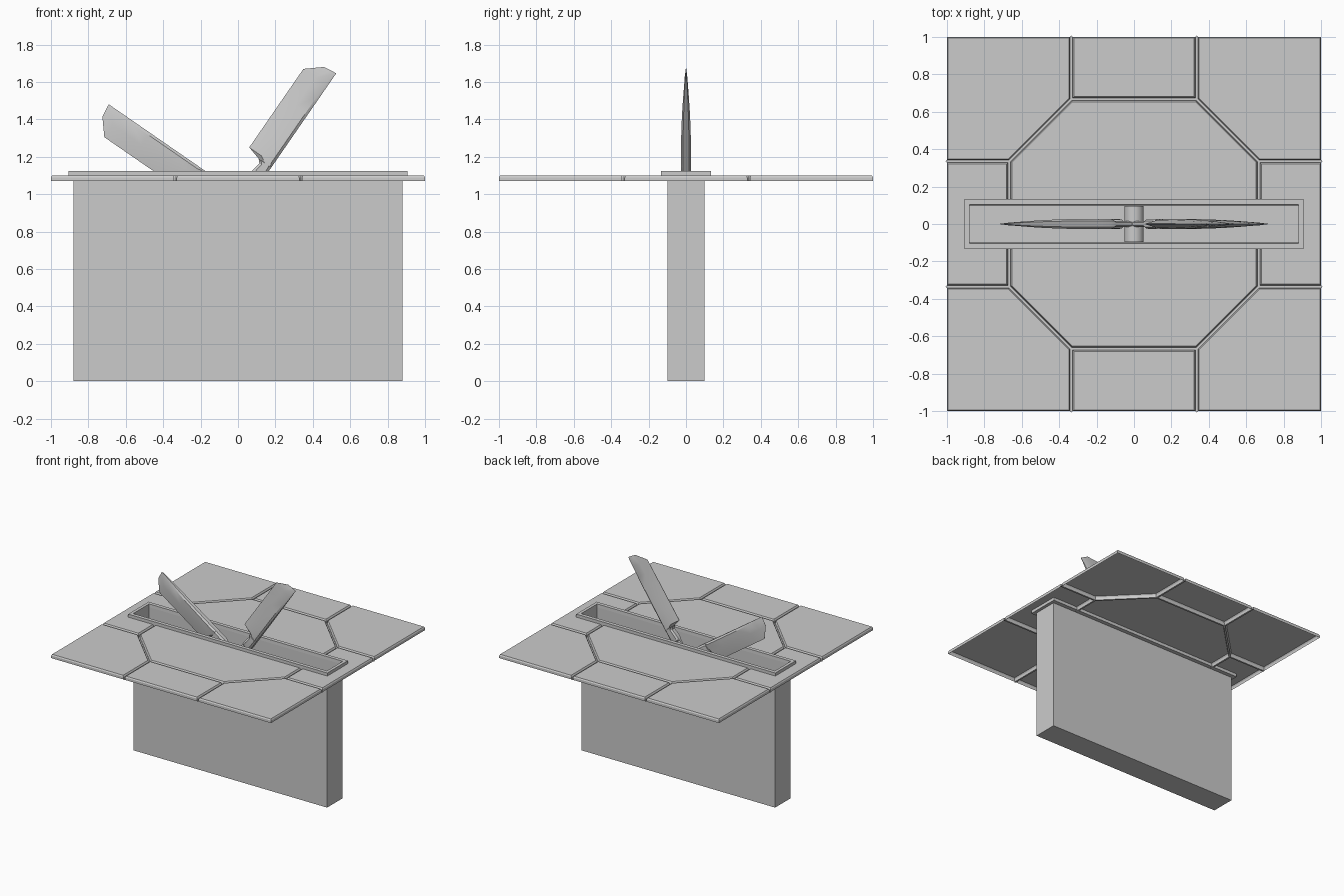
import bpy, bmesh, math
from mathutils import Matrix, Vector

if "Cube" in bpy.data.objects:
    bpy.data.objects.remove(bpy.data.objects["Cube"])


def finish(bm, name, smooth=None, recalc=True):
    if recalc:
        bmesh.ops.recalc_face_normals(bm, faces=bm.faces[:])
    me = bpy.data.meshes.new(name)
    bm.to_mesh(me)
    bm.free()
    ob = bpy.data.objects.new(name, me)
    bpy.context.collection.objects.link(ob)
    if smooth:
        bpy.ops.object.select_all(action='DESELECT')
        ob.select_set(True)
        bpy.context.view_layer.objects.active = ob
        bpy.ops.object.shade_smooth_by_angle(angle=math.radians(smooth))
    return ob


# Floor: flat partition into tiles, raised by insets so grooves stay between
GAP, A, B = 0.007, 0.335, 0.667
E = 1 + GAP
bm = bmesh.new()


def tile(pts):
    f = bm.faces.new([bm.verts.new((x, y, 1.07)) for x, y in pts])
    f.normal_update()
    if f.normal.z < 0:
        f.normal_flip()


tile([(B, -A), (B, A), (A, B), (-A, B), (-B, A), (-B, -A), (-A, -B), (A, -B)])
for s in (1, -1):
    tile([(-A, s * B), (A, s * B), (A, s * E), (-A, s * E)])
    tile([(s * B, -A), (s * B, A), (s * E, A), (s * E, -A)])
    for t in (1, -1):
        tile([(s * A, t * B), (s * A, t * E), (s * E, t * E), (s * E, t * A), (s * B, t * A)])
bmesh.ops.remove_doubles(bm, verts=bm.verts[:], dist=1e-4)
tiles = bm.faces[:]
bmesh.ops.inset_individual(bm, faces=tiles, thickness=GAP, use_even_offset=True)
rim = [f for f in bm.faces if max(abs(c) for c in f.calc_center_median().xy) > 1]
bmesh.ops.delete(bm, geom=rim, context='FACES')
for width, rise in ((0.0005, 0.02), (0.006, 0.01)):
    bmesh.ops.inset_individual(bm, faces=tiles, thickness=width, use_even_offset=True)
    for v in {v for f in tiles for v in f.verts}:
        v.co.z += rise

# Slot opening through the floor
SX, SY = 0.89, 0.115
for s in (1, -1):
    for co, no in (((s * SX, 0, 0), (1, 0, 0)), ((0, s * SY, 0), (0, 1, 0))):
        bmesh.ops.bisect_plane(bm, geom=bm.verts[:] + bm.edges[:] + bm.faces[:],
                               plane_co=co, plane_no=no)
hole = [f for f in bm.faces if abs(f.calc_center_median().x) < SX
        and abs(f.calc_center_median().y) < SY]
bmesh.ops.delete(bm, geom=hole, context='FACES')
finish(bm, "floor_tiles", recalc=False)


# Rectangular loft used by the pit and its frame
def rect_loft(name, rings, cap, closed):
    bm = bmesh.new()
    loops = [[bm.verts.new((sx * x, sy * y, z)) for sx, sy in
              ((-1, -1), (1, -1), (1, 1), (-1, 1))] for x, y, z in rings]
    if cap:
        bm.faces.new(loops[0][::-1])
    pairs = list(zip(loops, loops[1:]))
    if closed:
        pairs.append((loops[-1], loops[0]))
    for a, b in pairs:
        for i in range(4):
            j = (i + 1) % 4
            bm.faces.new((a[i], a[j], b[j], b[i]))
    return finish(bm, name, recalc=closed)


rect_loft("pit_box", [(0.88, 0.1, 0), (0.88, 0.1, 1.1)], True, False)
rect_loft("slot_frame", [(0.905, 0.133, 1.075), (0.905, 0.133, 1.125),
                         (0.88, 0.103, 1.125), (0.88, 0.1, 1.075)], False, True)

# Axle across the pit
HUB = Vector((0, 0, 0.955))
bm = bmesh.new()
bmesh.ops.create_cone(bm, cap_ends=True, segments=24, radius1=0.052, radius2=0.052, depth=0.19,
                      matrix=Matrix.Translation(HUB) @ Matrix.Rotation(math.pi / 2, 4, 'X'))
finish(bm, "axle", 40)


# Blade loft: stations are (distance, back, cutting edge, half thickness)
def loft(bm, stations, section):
    rings = []
    for u, lo, hi, t in stations:
        half = [(lo + (hi - lo) * f, t * k) for f, k in section]
        pts = half + [(v, -y) for v, y in half[::-1]]
        rings.append([bm.verts.new((u, y, v)) for v, y in pts])
    n = len(rings[0])
    for a, b in zip(rings, rings[1:]):
        for i in range(n):
            j = (i + 1) % n
            bm.faces.new((a[i], a[j], b[j], b[i]))
    bm.faces.new(rings[0])
    bm.faces.new(rings[-1])


ARM = [(0.0, -0.036, 0.036, 0.015), (0.14, -0.036, 0.036, 0.015), (0.15, -0.038, 0.037, 0.024),
       (0.176, -0.04, 0.036, 0.027), (0.238, -0.04, 0.025, 0.027), (0.256, -0.04, 0.043, 0.027)]
BLADE = [(0.256, -0.04, 0.043, 0.028), (0.277, -0.04, 0.118, 0.028), (0.4, -0.04, 0.118, 0.0265),
         (0.5, -0.04, 0.118, 0.0245), (0.6, -0.04, 0.118, 0.021), (0.7, -0.04, 0.118, 0.0155),
         (0.787, -0.04, 0.118, 0.0095), (0.858, -0.04, 0.033, 0.003), (0.866, -0.04, -0.03, 0.001)]
for k in range(4):
    bm = bmesh.new()
    loft(bm, ARM, [(0, 0.6), (0.2, 1), (0.8, 1), (1, 0.6)])
    loft(bm, BLADE, [(0, 0.6), (0.09, 1), (0.5, 0.75), (1, 0.06)])
    turn = Matrix.Rotation(-math.radians(55.4 + 90 * k), 4, 'Y')
    bmesh.ops.transform(bm, matrix=Matrix.Translation(HUB) @ turn, verts=bm.verts[:])
    finish(bm, f"blade_{k + 1}", 30)
